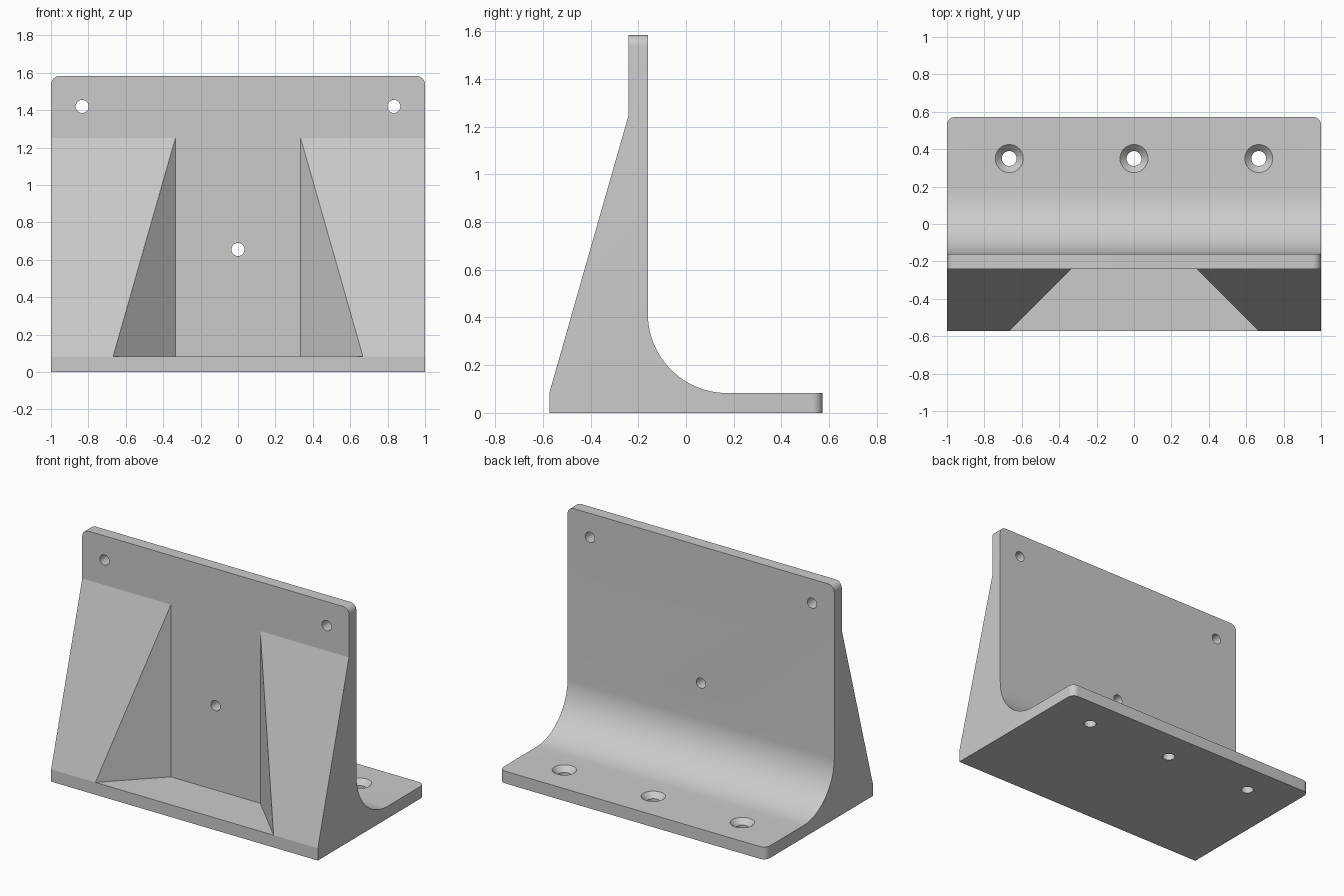
import bpy, bmesh, math
from mathutils import Matrix, Vector

cube = bpy.data.objects.get("Cube")
if cube:
    bpy.data.objects.remove(cube, do_unlink=True)

DEPTH, THICK, HEIGHT = 0.573, 0.083, 1.583    # half depth, base thickness, height
FRONT, BACK, RIB_TOP = -0.24, -0.16, 1.25     # upright faces, top of the ribs
FILLET, CORNER = 0.333, 0.045

grey = bpy.data.materials.new("plain grey")
grey.use_nodes = True
colour = (0.6, 0.6, 0.6, 1)
grey.diffuse_color = colour
grey.node_tree.nodes["Principled BSDF"].inputs["Base Color"].default_value = colour


def make_object(name, bm):
    bmesh.ops.recalc_face_normals(bm, faces=bm.faces)
    mesh = bpy.data.meshes.new(name)
    bm.to_mesh(mesh)
    bm.free()
    mesh.materials.append(grey)
    obj = bpy.data.objects.new(name, mesh)
    bpy.context.collection.objects.link(obj)
    return obj


def extrude(points, direction):
    bm = bmesh.new()
    face = bm.faces.new([bm.verts.new(p) for p in points])
    new = bmesh.ops.extrude_face_region(bm, geom=[face])["geom"]
    verts = [v for v in new if isinstance(v, bmesh.types.BMVert)]
    bmesh.ops.translate(bm, verts=verts, vec=direction)
    return bm


def cone(bm, r1, r2, depth, matrix):
    bmesh.ops.create_cone(bm, cap_ends=True, segments=32, radius1=r1,
                          radius2=r2, depth=depth, matrix=matrix)


def cut(obj, cutter):
    mod = obj.modifiers.new("cut", "BOOLEAN")
    mod.operation, mod.solver, mod.object = "DIFFERENCE", "EXACT", cutter
    bpy.context.view_layer.objects.active = obj
    bpy.ops.object.modifier_apply(modifier=mod.name)
    bpy.data.objects.remove(cutter, do_unlink=True)


# Side profile with the concave fillet, extruded across the width
profile = [(-DEPTH, 0), (DEPTH, 0), (DEPTH, THICK)]
steps = 24
for i in range(steps + 1):
    a = math.pi / 2 * i / steps
    profile.append((BACK + FILLET - FILLET * math.sin(a),
                    THICK + FILLET - FILLET * math.cos(a)))
profile += [(BACK, HEIGHT), (FRONT, HEIGHT), (FRONT, RIB_TOP), (-DEPTH, THICK)]
bm = extrude([(-1, y, z) for y, z in profile], (2, 0, 0))

# Rounded top corners and rear base corners
corners = []
for e in bm.edges:
    mid = (e.verts[0].co + e.verts[1].co) / 2
    if abs(mid.x) > 0.99 and (mid.z > HEIGHT - 0.001 or mid.y > DEPTH - 0.001):
        corners.append(e)
bmesh.ops.bevel(bm, geom=corners, offset=CORNER, segments=8, profile=0.5,
                affect="EDGES")
bracket = make_object("bracket", bm)

# Flared recess between the two ribs
inner, reach = 0.335, 0.45
recess = [(-inner, FRONT, THICK), (inner, FRONT, THICK),
          (inner + reach, FRONT - reach, THICK),
          (-inner - reach, FRONT - reach, THICK)]
cut(bracket, make_object("recess_cutter", extrude(recess, (0, 0, 1.4))))

# Plain holes through the upright
bm = bmesh.new()
for x, z in ((-0.833, 1.42), (0.833, 1.42), (0, 0.655)):
    turn = Matrix.Rotation(math.pi / 2, 4, "X")
    cone(bm, 0.035, 0.035, 0.3, Matrix.Translation((x, BACK, z)) @ turn)
cut(bracket, make_object("wall_hole_cutter", bm))

# Countersunk holes through the base
for x in (-0.667, 0, 0.667):
    bm = bmesh.new()
    cone(bm, 0.04, 0.04, 0.4, Matrix.Translation((x, 0.35, 0)))
    cut(bracket, make_object("base_hole_cutter", bm))
    bm = bmesh.new()
    cone(bm, 0.035, 0.115, 0.08, Matrix.Translation((x, 0.35, THICK)))
    cut(bracket, make_object("countersink_cutter", bm))

# Smooth curved surfaces, sharp elsewhere
bpy.ops.object.select_all(action="DESELECT")
bracket.select_set(True)
bpy.context.view_layer.objects.active = bracket
bpy.ops.object.shade_smooth_by_angle(angle=math.radians(14))
